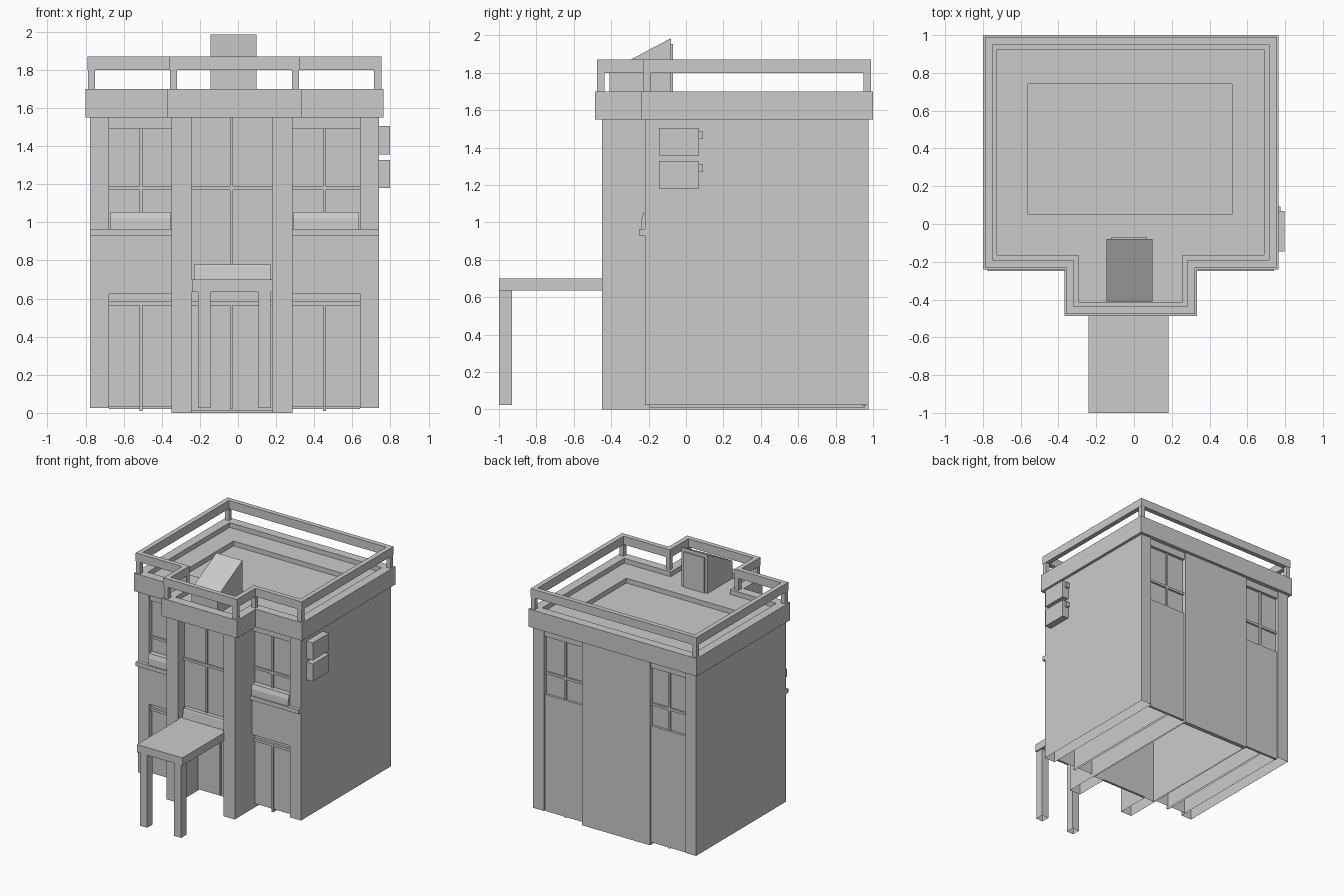
import bpy, bmesh

if "Cube" in bpy.data.objects:
    bpy.data.objects.remove(bpy.data.objects["Cube"])


def make(name, verts, faces):
    me = bpy.data.meshes.new(name)
    me.from_pydata(verts, [], faces)
    bm = bmesh.new()
    bm.from_mesh(me)
    bmesh.ops.recalc_face_normals(bm, faces=bm.faces)
    bm.to_mesh(me)
    bm.free()
    ob = bpy.data.objects.new(name, me)
    bpy.context.scene.collection.objects.link(ob)
    return ob


def prism(name, outline, lo, hi, axis='z', open_bottom=False):
    """Extrude a 2D outline: (x,y) along z, or (y,z) along x."""
    n = len(outline)
    put = (lambda p, t: (p[0], p[1], t)) if axis == 'z' else (lambda p, t: (t, p[0], p[1]))
    v = [put(p, t) for t in (lo, hi) for p in outline]
    f = [(i, (i + 1) % n, n + (i + 1) % n, n + i) for i in range(n)]
    f.append(tuple(range(n, 2 * n)))
    if not open_bottom:
        f.append(tuple(range(n)))
    return make(name, v, f)


def box(name, x0, x1, y0, y1, z0, z1, open_bottom=False):
    x0, x1 = sorted((x0, x1))
    return prism(name, [(x0, y0), (x1, y0), (x1, y1), (x0, y1)], z0, z1, 'z', open_bottom)


def tee(d):
    """Plan outline of the roof edge, inset by d."""
    c, w, b = -0.018, 0.782 - d, 0.351 - d
    return [(c - w, 1 - d), (c - w, -0.24 + d), (c - b, -0.24 + d), (c - b, -0.487 + d),
            (c + b, -0.487 + d), (c + b, -0.24 + d), (c + w, -0.24 + d), (c + w, 1 - d)]


def ring(name, d0, d1, z0, z1):
    a, b = tee(d0), tee(d1)
    n = len(a)
    v = [(*p, z) for z in (z0, z1) for o in (a, b) for p in o]
    f = []
    for i in range(n):
        j = (i + 1) % n
        for p, q in ((0, n), (n, 3 * n), (3 * n, 2 * n), (2 * n, 0)):
            f.append((p + i, p + j, q + j, q + i))
    return make(name, v, f)


# side wings (hollow, open underneath): outer wall, pier edge, mullion centre, bay edge
for side, out, pier, mull, bay in (("right", 0.74, 0.64, 0.455, 0.285),
                                   ("left", -0.776, -0.676, -0.51, -0.348)):
    s = 1 if out > 0 else -1
    box(side + "_side_wall", out, pier, -0.22, 0.975, 0.025, 1.55, True)
    box(side + "_wing_core", pier, bay, -0.18, 0.94, 0.03, 1.55, True)
    box(side + "_centre_wall", bay, bay - s * 0.01, -0.16, 0.94, 0, 1.55, True)
    box(side + "_front_spandrel", pier, bay, -0.22, -0.18, 0.625, 0.94)
    box(side + "_back_panel", pier, bay, 0.94, 0.96, 0.02, 1.0)
    box(side + "_front_ledge", out, bay, -0.25, -0.18, 0.93, 0.965)
    # planter with sloping front
    prism(side + "_planter", [(-0.24, 0.965), (-0.237, 1.02), (-0.225, 1.055), (-0.18, 1.055),
                              (-0.18, 0.965)], *sorted((pier - s * 0.006, bay + s * 0.006)), axis='x')
    # window bars
    box(side + "_mullion", mull - 0.008, mull + 0.008, -0.195, 0.955, 0.01, 0.565, True)
    for y0, y1, face in ((-0.195, -0.18, "front"), (0.94, 0.955, "back")):
        box(f"{side}_{face}_upper_mullion", mull - 0.008, mull + 0.008, y0, y1, 0.98, 1.49)
        box(f"{side}_{face}_upper_bar", pier, bay, y0, y1, 1.17, 1.19)
    box(side + "_front_lintel", pier, bay, -0.205, -0.18, 1.49, 1.55)
    box(side + "_back_lintel", pier, bay, 0.94, 0.965, 1.49, 1.55)
    box(side + "_lower_bar", pier, bay, -0.2, -0.18, 0.565, 0.585)
    # bay pillar
    box(side + "_bay_pillar", bay, bay - s * 0.103, -0.45, -0.16, 0, 1.55, True)

# central bay
box("back_centre_wall", -0.348, 0.285, 0.94, 0.975, 0, 1.55)
box("bay_upper_window", -0.25, 0.18, -0.36, -0.34, 0.70, 1.55)
box("bay_upper_bar", -0.25, 0.18, -0.375, -0.36, 1.17, 1.19)
box("bay_upper_mullion", -0.041, -0.027, -0.372, -0.36, 0.78, 1.55)
box("entry_ceiling", -0.25, 0.18, -0.45, -0.16, 0.635, 0.70)
prism("bay_planter", [(-0.41, 0.70), (-0.40, 0.765), (-0.395, 0.78), (-0.35, 0.78), (-0.35, 0.70)],
      -0.23, 0.17, axis='x')
box("entry_door", -0.25, 0.18, -0.18, -0.16, 0.01, 0.635)
box("entry_door_mullion", -0.042, -0.028, -0.195, -0.18, 0.02, 0.565)
box("entry_door_bar", -0.25, 0.18, -0.2, -0.18, 0.565, 0.585)

# porch
box("porch_roof", -0.24, 0.183, -1.0, -0.45, 0.635, 0.70)
for i, (a, b) in enumerate(((-0.21, -0.145), (0.107, 0.172))):
    box(f"porch_leg_{i}", a, b, -1.0, -0.93, 0.025, 0.635, True)

# roof: parapet, floor with sunken area
ring("parapet", 0, 0.075, 1.55, 1.70)
floor = prism("roof_floor", tee(0.075), 1.55, 1.66)
cut = box("sunken_cutter", -0.56, 0.52, 0.05, 0.74, 1.62, 1.8)
cut.hide_render = True
mod = floor.modifiers.new("sunken", 'BOOLEAN')
mod.operation = 'DIFFERENCE'
mod.object = cut
mod.solver = 'EXACT'
bpy.context.view_layer.objects.active = floor
bpy.ops.object.modifier_apply(modifier="sunken")
bpy.data.objects.remove(cut)

# railing
ring("railing", 0.01, 0.05, 1.80, 1.87)
outer, inner = tee(0.012), tee(0.05)
for i, (p, q) in enumerate(zip(outer, inner)):
    x0, x1 = sorted((p[0], q[0]))
    y0, y1 = sorted((p[1], q[1]))
    box(f"railing_post_{i}", x0, x1, y0, y1, 1.70, 1.80)

# roof access with sloping top
prism("roof_access", [(-0.41, 1.66), (-0.41, 1.81), (-0.08, 1.985), (-0.08, 1.66)], -0.145, 0.097, axis='x')
box("roof_access_door", -0.12, 0.07, -0.08, -0.07, 1.66, 1.955)

# air conditioners
for i, z in enumerate((1.18, 1.357)):
    box(f"air_unit_{i}", 0.74, 0.797, -0.145, 0.07, z, z + 0.148)
    box(f"air_unit_valve_{i}", 0.745, 0.775, 0.07, 0.092, z + 0.09, z + 0.13)
